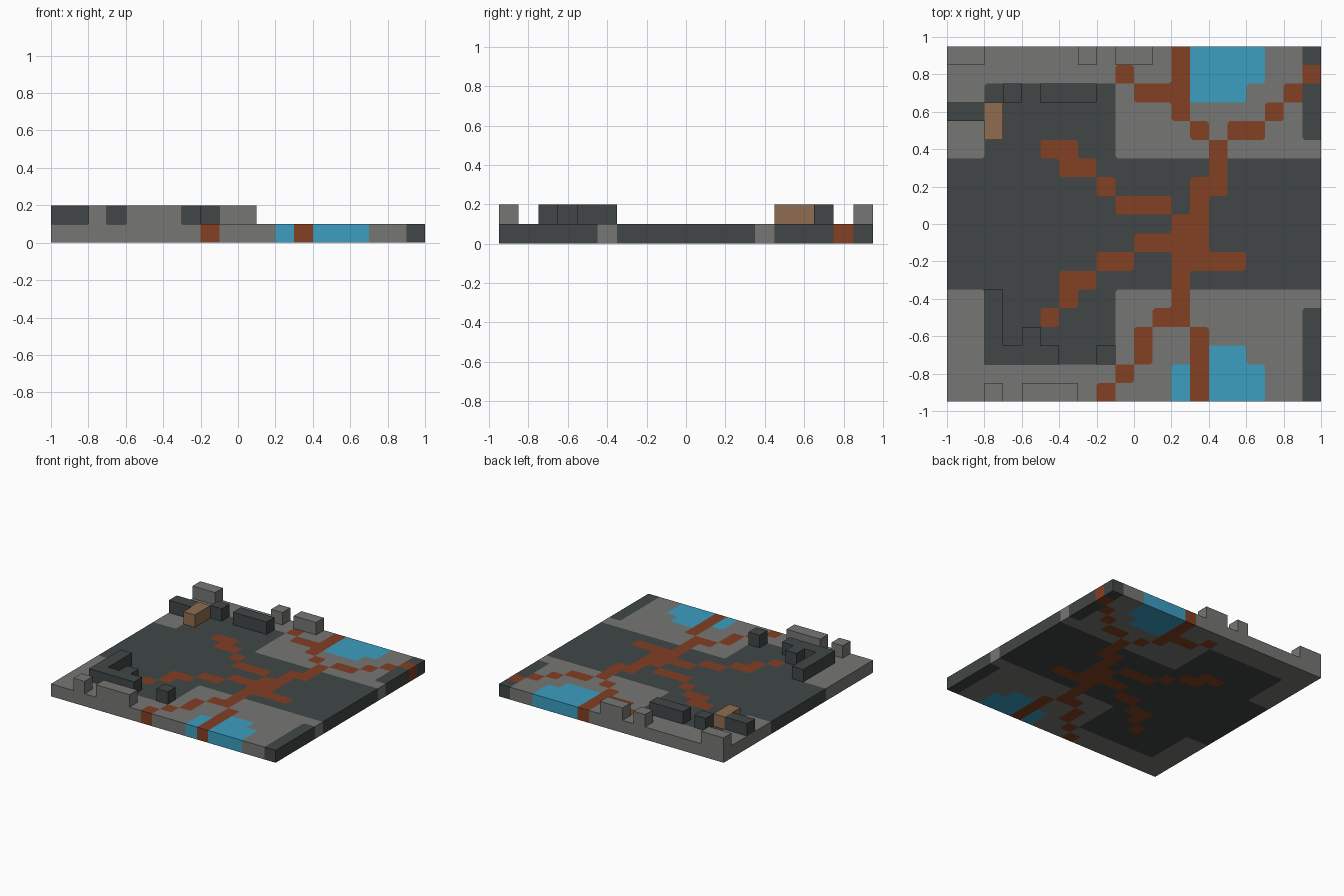
import bpy
import bmesh

cube = bpy.data.objects.get("Cube")
if cube:
    bpy.data.objects.remove(cube, do_unlink=True)

CELL = 0.1
COLUMNS, ROWS = 20, 19
CORNER = 0.012


def make_material(name, rgb):
    mat = bpy.data.materials.new(name)
    mat.use_nodes = True
    color = (*rgb, 1)
    mat.diffuse_color = color
    bsdf = mat.node_tree.nodes["Principled BSDF"]
    bsdf.inputs["Base Color"].default_value = color
    bsdf.inputs["Roughness"].default_value = 0.9
    return mat


MATERIALS = {
    "stone": make_material("stone_gray", (0.18, 0.18, 0.172)),
    "dark": make_material("dark_slate", (0.052, 0.061, 0.061)),
    "path": make_material("rust_brown", (0.225, 0.050, 0.017)),
    "water": make_material("water_blue", (0.045, 0.34, 0.53)),
    "timber": make_material("timber_tan", (0.28, 0.152, 0.080)),
}
KEYS = list(MATERIALS)


def area(key, column, row, wide=1, deep=1):
    """Cells of a rectangle; rows count from the back, columns from the right."""
    return {(column + i, row + j): key for i in range(wide) for j in range(deep)}


def trail(*points):
    """Path cells along straight or diagonal runs between points."""
    cells = {}
    for (c0, r0), (c1, r1) in zip(points, points[1:]):
        steps = max(abs(c1 - c0), abs(r1 - r0))
        for i in range(steps + 1):
            cells[c0 + (c1 - c0) * i // steps, r0 + (r1 - r0) * i // steps] = "path"
    return cells


def soften_corners(bm, cells, faces, verts):
    """Cut each lone outer corner and give the sliver to the colour around it."""
    for (c, r), vert in verts.items():
        around = [(c - 1, r - 1), (c, r - 1), (c - 1, r), (c, r)]
        if not all(a in cells for a in around):
            continue
        for cell in around:
            others = {cells[a] for a in around if a != cell}
            if len(others) > 1 or cells[cell] in others:
                continue
            face = faces[cell]
            loop = next(l for l in face.loops if l.vert == vert)
            edges = (loop.edge, loop.link_loop_prev.edge)
            cuts = [bmesh.utils.edge_split(e, vert, CORNER / e.calc_length())[1]
                    for e in edges]
            new_face, _ = bmesh.utils.face_split(face, cuts[0], cuts[1])
            sliver, rest = (new_face, face) if vert in new_face.verts else (face, new_face)
            sliver.material_index = KEYS.index(others.pop())
            faces[cell] = rest


def make_slab(name, cells, top):
    """Build one cell-thick slab from a {(column, row): colour key} map."""
    bm = bmesh.new()
    verts, faces = {}, {}

    def corner(c, r):
        if (c, r) not in verts:
            verts[c, r] = bm.verts.new(((c - COLUMNS / 2) * CELL,
                                        (ROWS / 2 - r) * CELL, top))
        return verts[c, r]

    for (c, r), key in cells.items():
        face = bm.faces.new([corner(c, r + 1), corner(c + 1, r + 1),
                             corner(c + 1, r), corner(c, r)])
        face.material_index = KEYS.index(key)
        faces[c, r] = face
    soften_corners(bm, cells, faces, verts)

    mesh = bpy.data.meshes.new(name)
    bm.to_mesh(mesh)
    bm.free()
    for mat in MATERIALS.values():
        mesh.materials.append(mat)
    obj = bpy.data.objects.new(name, mesh)
    bpy.context.collection.objects.link(obj)
    solid = obj.modifiers.new("thickness", "SOLIDIFY")
    solid.thickness = CELL
    solid.offset = -1


# Ground slab: stone, then dark ground, ponds and trails laid over it
ground = area("stone", 0, 0, COLUMNS, ROWS)
ground.update(area("dark", 0, 6, COLUMNS, 7))
ground.update(area("dark", 2, 2, 7, 15))
for row in (0, 14):
    ground.update(area("dark", 19, row, 1, 5))

# Back and front ponds
ground.update(area("water", 13, 0, 4, 2))
ground.update(area("water", 13, 2, 3))
ground.update(area("water", 14, 16, 2))
ground.update(area("water", 12, 17, 5, 2))

# Main trail, then its branches
ground.update(trail((12, 0), (12, 3), (14, 5), (14, 7), (13, 7), (13, 11)))
ground.update(trail((12, 9), (12, 14), (13, 15), (13, 18)))
ground.update(trail((19, 1), (16, 4), (15, 4)))
ground.update(trail((9, 1), (10, 2), (11, 2)))
ground.update(trail((5, 5), (6, 5), (6, 6), (7, 6), (9, 8), (11, 8)))
ground.update(trail((11, 10), (10, 10), (9, 11), (8, 11), (7, 12), (6, 12),
                    (6, 13), (5, 14)))
ground.update(trail((14, 11), (15, 11)))
ground.update(trail((11, 14), (10, 15), (10, 16), (8, 18)))
make_slab("ground", ground, CELL)

# Raised blocks standing on the ground
BLOCKS = {
    "back_corner_stone_wall": area("stone", 0, 0, 2),
    "back_stone_post": area("stone", 7, 0),
    "back_stone_wall": area("stone", 9, 0, 2),
    "front_stone_post": area("stone", 2, 18),
    "front_stone_wall": area("stone", 4, 18, 3),
    "side_dark_wall": area("dark", 0, 3, 2),
    "timber_gate": area("timber", 2, 3, 1, 2),
    "back_dark_post": area("dark", 3, 2),
    "back_dark_wall": area("dark", 5, 2, 3),
    "front_dark_post": area("dark", 8, 16),
    "front_corner_wall": {**area("dark", 2, 13, 1, 4), **area("dark", 3, 16, 3),
                          **area("dark", 4, 15)},
}
for name, cells in BLOCKS.items():
    make_slab(name, cells, 2 * CELL)
